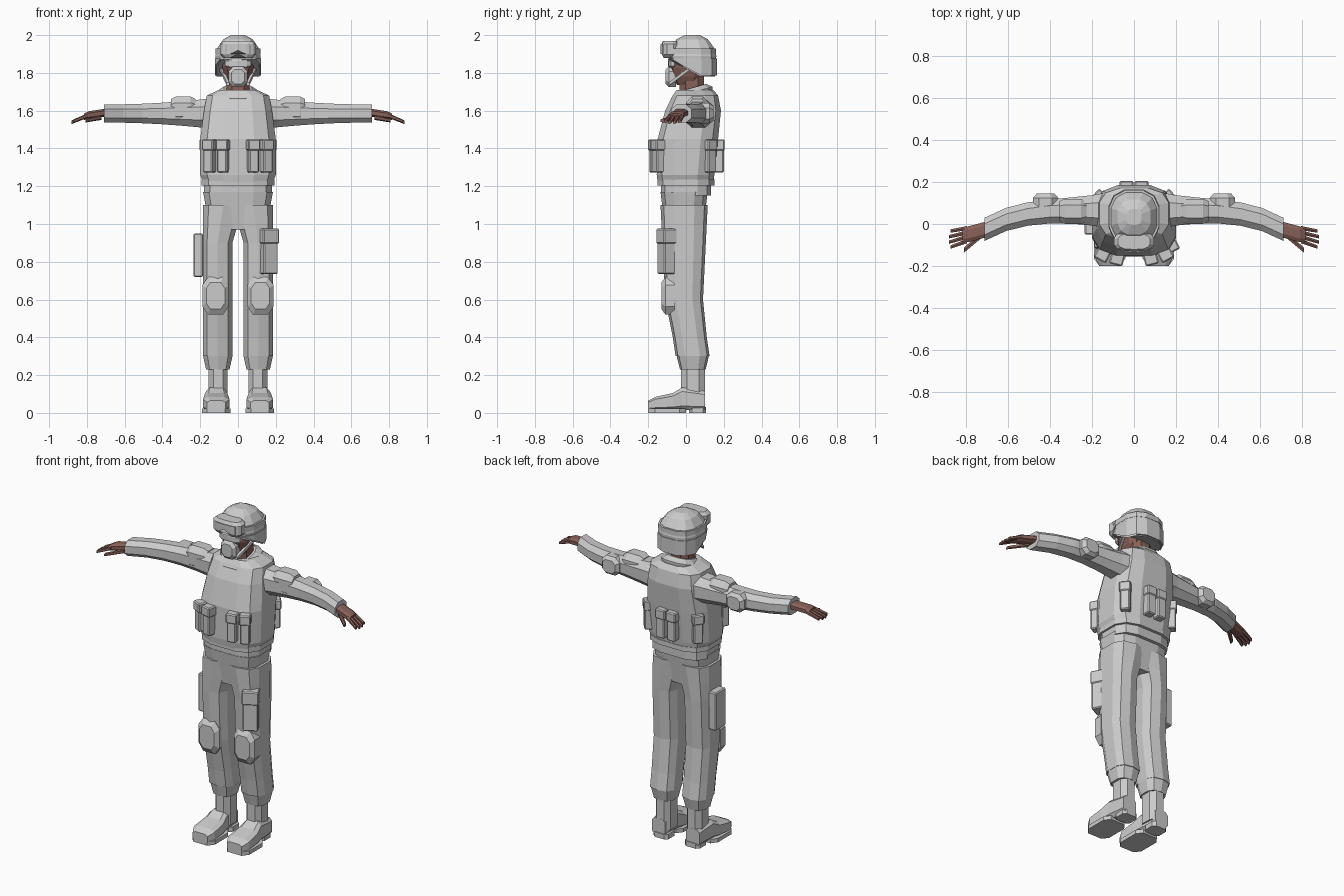
import bpy, bmesh
from math import cos, sin, pi, copysign, radians
from mathutils import Matrix, Vector

cube = bpy.data.objects.get("Cube")
if cube:
    bpy.data.objects.remove(cube, do_unlink=True)


def material(name, red, green, blue):
    mat = bpy.data.materials.new(name)
    mat.use_nodes = True
    colour = (red, green, blue, 1)
    mat.diffuse_color = colour
    mat.node_tree.nodes["Principled BSDF"].inputs["Base Color"].default_value = colour
    return mat


cloth = material("light grey cloth", .6, .6, .6)
skin = material("brown skin", .25, .12, .1)

# Side profiles: (position along the part, scale of the cross-section)
straight = ((-.5, 1), (.5, 1))
taper = ((-.5, 1), (.5, .8))
pad = ((-.5, 1), (.2, 1), (.5, .7))
capped = ((-.5, .8), (-.3, 1), (.3, 1), (.5, .8))
jaw = ((-.5, .6), (-.2, .85), (.1, 1), (.5, 1))
dome = ((-.5, .95), (0, 1), (.2, .9), (.4, .65), (.5, .3))


def finish(name, bm, mat, mirror):
    bmesh.ops.recalc_face_normals(bm, faces=bm.faces[:])
    mesh = bpy.data.meshes.new(name)
    bm.to_mesh(mesh)
    bm.free()
    mesh.materials.append(mat)
    obj = bpy.data.objects.new(name, mesh)
    bpy.context.collection.objects.link(obj)
    if mirror:
        obj.modifiers.new("Mirror", 'MIRROR')


def loft(name, axis, rows, sides=8, power=.75, mat=cloth, mirror=False, warp=None):
    """Skin rounded cross-sections, each given by its centre and full size."""
    along = "xyz".index(axis)
    across = [i for i in range(3) if i != along]
    angles = [2 * pi * (i + .5) / sides for i in range(sides)]
    outline = [[copysign(abs(f(a)) ** power, f(a)) for f in (cos, sin)] for a in angles]
    widest = [max(point[k] for point in outline) for k in range(2)]
    bm = bmesh.new()
    loops = []
    for centre, size in rows:
        loop = []
        for point in outline:
            co = Vector(centre)
            for k, i in enumerate(across):
                co[i] += size[i] / 2 * point[k] / widest[k]
            loop.append(bm.verts.new(warp(co) if warp else co))
        loops.append(loop)
    for low, high in zip(loops, loops[1:]):
        for i in range(sides):
            bm.faces.new((low[i - 1], low[i], high[i], high[i - 1]))
    bm.faces.new(loops[0])
    bm.faces.new(loops[-1])
    finish(name, bm, mat, mirror)


def drum(name, axis, centre, size, profile=straight, **options):
    """Straight part following a side profile; a negative length flips it."""
    along = "xyz".index(axis)
    rows = []
    for position, scale in profile:
        middle = Vector(centre)
        middle[along] += position * size[along]
        rows.append((middle, Vector(size) * scale))
    loft(name, axis, rows, **options)


def pouch(name, centre, size, turn=0, mirror=False, lid=True):
    """Bevelled box with an optional overlapping lid."""
    bm = bmesh.new()
    size = Vector(size)
    parts = [(Vector(), size)]
    if lid:
        parts.append((Vector((0, 0, size.z / 3)), Vector((size.x + .01, size.y + .01, size.z / 3))))
    for offset, extent in parts:
        shape = Matrix.Translation(offset) @ Matrix.Diagonal((*extent, 1))
        made = bmesh.ops.create_cube(bm, size=1, matrix=shape)
        edges = list({edge for vert in made["verts"] for edge in vert.link_edges})
        bmesh.ops.bevel(bm, geom=edges, offset=.006, segments=1, affect='EDGES')
    bm.transform(Matrix.Translation(centre) @ Matrix.Rotation(radians(turn), 4, 'Z'))
    finish(name, bm, cloth, mirror)


def collar_tilt(co):
    return co + Vector((0, 0, (co.y - .03) * .28))


def strap_slant(co):
    return co + Vector((.35, 0, .75)) * (co.y + .025)


def brow_lift(co):
    if co.z < 1.86:
        co.z += .085 * min(1, max(0, (.04 - co.y) / .09))
    return co


def nose_notch(co):
    if co.z < 1.91 and abs(co.x) < .03:
        co.z += .02
    return co


def hand_bend(spread=0):
    def warp(co):
        reach = co.x - .7
        return co - Vector((0, (.27 + spread) * reach, 1.5 * reach ** 2))
    return warp


# Vest: height, half width, front and back
vest = [(1.22, .185, -.15, .145), (1.26, .2, -.155, .15), (1.45, .2, -.15, .17),
        (1.6, .18, -.11, .185), (1.68, .165, -.07, .17), (1.71, .1, -.05, .145)]
loft("vest", 'z', [((0, (front + back) / 2, z), (2 * half, back - front, 0))
                   for z, half, front, back in vest], sides=12, power=.65)
drum("vest_hem", 'z', (0, 0, 1.22), (.385, .3, .03), sides=12, power=.65)
drum("neck_yoke", 'z', (0, .02, 1.65), (.24, .25, .05), taper, sides=12, warp=collar_tilt)
drum("collar", 'z', (0, .03, 1.68), (.21, .22, .08), pad, sides=12, warp=collar_tilt)

# Trousers and belt
drum("belt", 'z', (0, 0, 1.18), (.36, .265, .06), sides=12, power=.6)
drum("pelvis", 'z', (0, -.01, 1.07), (.37, .25, -.2), taper, sides=12, power=.6)
legs = []
for step in range(9):
    z = .3 + step / 10
    inner = .03 - .3 * max(0, z - .9)
    middle = ((inner + .186) / 2, .035 - .15 * min(.3, z - .3), z)
    legs.append((middle, (.186 - inner, .18 + .1 * max(0, z - .4), 0)))
loft("legs", 'z', legs, sides=10, power=.7, mirror=True)
drum("trouser_cuffs", 'z', (.107, .036, .265), (.155, .17, -.07), taper, sides=10, mirror=True)
drum("knee_pads", 'y', (.119, -.095, .62), (.14, -.07, .2), pad, power=.65, mirror=True)
pouch("thigh_pouch", (.158, -.1, .855), (.085, .075, .24), turn=28)
pouch("holster", (-.21, 0, .835), (.05, .1, .23), lid=False)

# Boots: feet are defined by distance back, width and height
feet = [(-.2, .1, .05), (-.16, .14, .07), (-.07, .13, .09), (-.02, .11, .12), (.1, .09, .1)]
loft("boot_feet", 'y', [((.115, y, .015 + height / 2), (width, 0, height))
                        for y, width, height in feet], power=.5, mirror=True)
drum("boot_shafts", 'z', (.105, .037, .15), (.1, .125, .2), mirror=True)
drum("boot_soles", 'z', (.116, -.1, .012), (.15, .2, .024), power=.5, mirror=True)
drum("boot_heels", 'z', (.106, .06, .015), (.1, .09, .03), power=.5, mirror=True)

# Sleeves sweep forward to the wrist and thin out from the shoulder
sleeves = []
for step in range(7):
    t = step / 6
    middle = (.1 + .61 * t, .065 - .09 * t ** 4, 1.585)
    sleeves.append((middle, (0, .11 + .07 * (1 - t) ** 4, .095 + .075 * (1 - t) ** 2)))
loft("sleeves", 'x', sleeves, power=.85, mirror=True)
drum("shoulder_pads", 'x', (.29, .06, 1.605), (.13, .12, .14), capped, mirror=True)
drum("elbow_pads", 'y', (.42, .11, 1.585), (.12, .07, .11), pad, mirror=True)

# Hands
drum("palms", 'x', (.75, -.025, 1.588), (.13, .075, .042), capped,
     mat=skin, mirror=True, warp=hand_bend())
for k in range(4):
    offset = k - 1.5
    length = .09 - .008 * abs(offset)
    drum(f"finger_{k}", 'x', (.795 + length / 2, -.025 - .015 * offset, 1.588),
         (length, .02, .024), taper, sides=6, mat=skin, mirror=True, warp=hand_bend(.06 * offset))
drum("thumbs", 'x', (.765, -.03, 1.565), (.085, .03, .026), taper,
     sides=6, mat=skin, mirror=True, warp=hand_bend(.6))

# Head, face mask and glasses
drum("neck", 'z', (0, .03, 1.73), (.12, .13, .14), mat=skin)
drum("head", 'z', (0, .01, 1.81), (.165, .19, .15), jaw, sides=10, mat=skin)
drum("face_mask", 'y', (0, -.08, 1.78), (.1, -.055, .11), pad)
drum("glasses", 'z', (0, -.07, 1.85), (.14, .05, .045), capped, sides=10)
drum("chin_straps", 'y', (.075, -.025, 1.79), (.015, .13, .018),
     sides=4, mirror=True, warp=strap_slant)

# Helmet and goggles
drum("helmet", 'z', (0, .033, 1.89), (.24, .255, .22), dome, sides=12, warp=brow_lift)
drum("helmet_band", 'z', (0, .034, 1.83), (.245, .26, .09), sides=12, warp=brow_lift)
drum("goggle_frame", 'z', (0, -.083, 1.925), (.19, .095, .09), capped,
     sides=14, power=.7, warp=nose_notch)
drum("goggle_lens", 'z', (0, -.115, 1.925), (.135, .04, .05),
     sides=14, power=.6, warp=nose_notch)
drum("goggle_strap", 'z', (0, .033, 1.915), (.238, .253, .03), sides=12)

# Pouches around the vest
for name, x, y, turn in (("front_inner", .08, -.165, 14), ("front_outer", .15, -.145, 28),
                         ("back", .036, .175, 180), ("side", .165, .125, 130)):
    pouch(name + "_pouches", (x, y, 1.36), (.055, .05, .175), turn, mirror=True)
